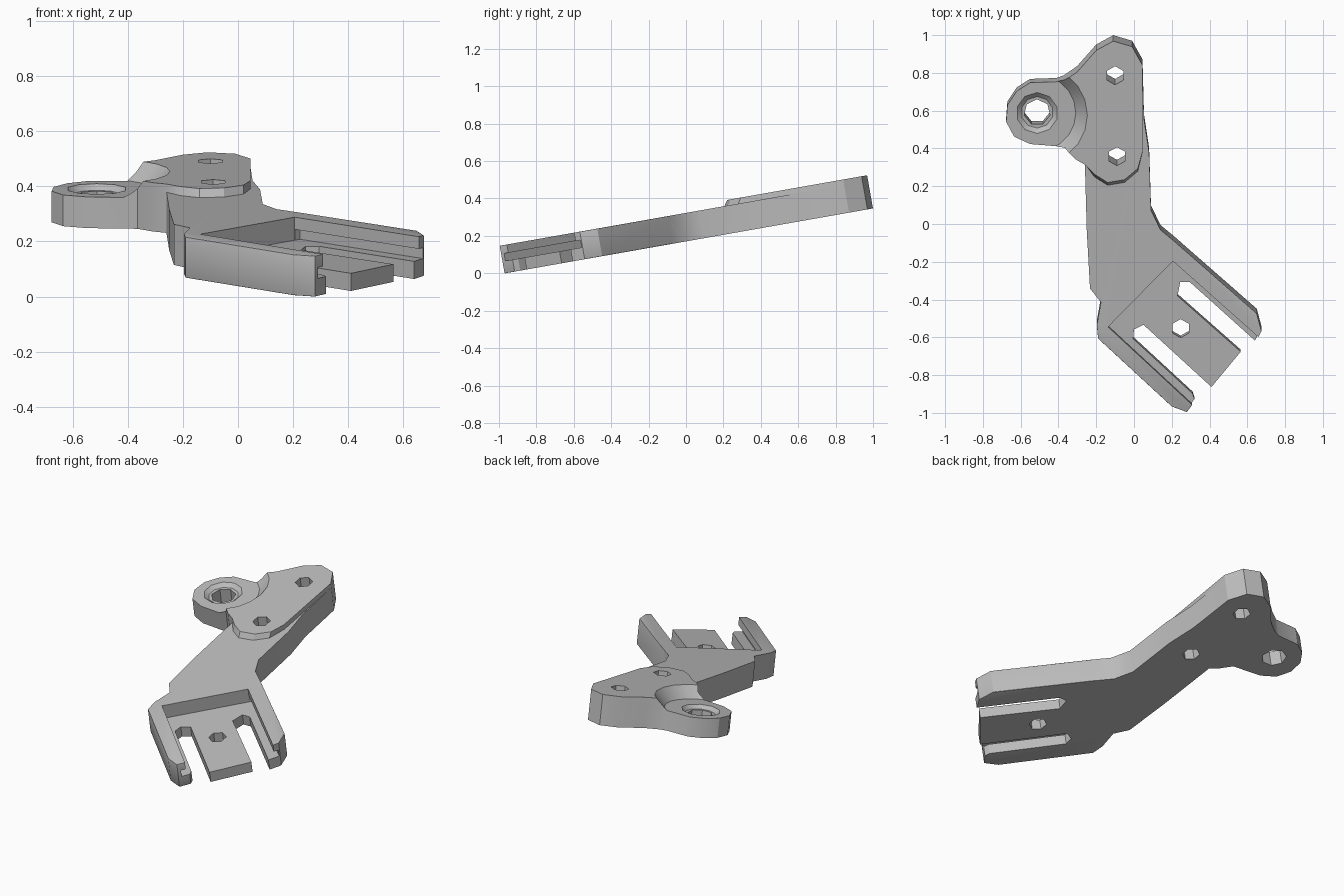
import bpy, bmesh, math
from mathutils import Matrix, Vector

cube = bpy.data.objects.get("Cube")
if cube:
    bpy.data.objects.remove(cube, do_unlink=True)

BODY_H, PAD_H, EAR_H, FLOOR, GROOVE_TOP = 0.15, 0.18, 0.115, 0.065, 0.105
EAR = (-0.513, 0.617)

grey = bpy.data.materials.new("plain_grey")
grey.use_nodes = True
grey.diffuse_color = (0.5, 0.5, 0.5, 1)
grey.node_tree.nodes["Principled BSDF"].inputs["Base Color"].default_value = (0.5, 0.5, 0.5, 1)


def finish(name, bm):
    bmesh.ops.recalc_face_normals(bm, faces=bm.faces[:])
    mesh = bpy.data.meshes.new(name)
    bm.to_mesh(mesh)
    bm.free()
    ob = bpy.data.objects.new(name, mesh)
    mesh.materials.append(grey)
    bpy.context.collection.objects.link(ob)
    return ob


def prism(name, pts, low, high, rounded=(), top_pts=None):
    """Extruded outline; 'rounded' lists the outline sides to bevel top and bottom."""
    bm = bmesh.new()
    n = len(pts)
    bot = [bm.verts.new((x, y, low)) for x, y in pts]
    top = [bm.verts.new((x, y, high)) for x, y in (top_pts or pts)]
    bm.faces.new(bot[::-1])
    bm.faces.new(top)
    for i in range(n):
        j = (i + 1) % n
        bm.faces.new((bot[i], bot[j], top[j], top[i]))
    edges = [bm.edges.get((ring[i], ring[(i + 1) % n])) for i in rounded for ring in (bot, top)]
    if edges:
        bmesh.ops.bevel(bm, geom=edges, offset=0.028, segments=2, profile=0.5,
                        affect='EDGES', clamp_overlap=True)
    return finish(name, bm)


def cone(name, centre, low, high, r_low, r_high, sides):
    bm = bmesh.new()
    bmesh.ops.create_cone(bm, cap_ends=True, segments=sides, radius1=r_low, radius2=r_high,
                          depth=high - low,
                          matrix=Matrix.Translation((*centre, (low + high) / 2)))
    return finish(name, bm)


def cut(ob, cutters):
    for c in cutters:
        m = ob.modifiers.new("cut", 'BOOLEAN')
        m.operation, m.solver, m.object = 'DIFFERENCE', 'EXACT', c
    bpy.context.view_layer.update()
    dg = bpy.context.evaluated_depsgraph_get()
    mesh = bpy.data.meshes.new_from_object(ob.evaluated_get(dg))
    ob.modifiers.clear()
    ob.data = mesh


# Outline of the whole bracket, counter-clockwise
head = [(-.01, .985), (-.11, 1.015), (-.20, .965), (-.30, .85), (-.37, .80)]
ear = [(-.41, .785), (-.55, .78), (-.62, .735), (-.67, .66), (-.677, .57), (-.635, .49),
       (-.55, .45), (-.365, .435)]
left_side = [(-.31, .38), (-.26, .35), (-.25, -.01), (-.233, -.32), (-.175, -.395)]
left_rail = [(-.197, -.52), (-.19, -.59), (.20, -.955), (.28, -.985), (.32, -.93), (.31, -.90)]
tongue = [(-.005, -.605), (0, -.555), (.05, -.53), (.41, -.865), (.565, -.675),
          (.23, -.375), (.245, -.30), (.295, -.30)]
right_rail = [(.64, -.615), (.675, -.55), (.65, -.455), (.217, -.07)]
right_side = [(.14, -.005), (.09, .10), (.08, .41), (.053, .59), (.045, .885)]
outline = head + ear + left_side + left_rail + tongue + right_rail + right_side
a = outline.index(left_rail[0])
b = outline.index(right_rail[1])
bracket = prism("bracket_body", outline, 0, BODY_H, [a, a + 1, a + 2, a + 3, b, b + 1])

# Raised pad on the head, with a sloped front edge
pad_front = [(-.21, .28), (-.14, .235), (-.05, .25), (.02, .31), (.045, .42)]
pad_base = head + [(-.365, .435)] + left_side[:2] + pad_front + [(.045, .885)]
pad_top = [(x, y + 0.02) if (x, y) in pad_front[:4] else (x, y) for x, y in pad_base]
pad = prism("raised_pad", pad_base, BODY_H, PAD_H, top_pts=pad_top)

# Cutters: curved clearance round the ear, bolt holes, pocket and rail grooves
clearance = cone("ear_clearance_cutter", EAR, EAR_H, 0.2, 0.205, 0.285, 20)
holes = [cone("bolt_hole_cutter", c, -0.1, 0.3, 0.05, 0.05, 6)
         for c in ((-.10, .83), (-.09, .395), (.247, -.55))]
ear_hole = cone("ear_hole_cutter", EAR, -0.1, 0.3, 0.07, 0.07, 7)
ear_recess = cone("ear_recess_cutter", EAR, EAR_H - 0.02, EAR_H + 0.02, 0.085, 0.135, 10)
pocket_pts = [(.206, -.173), (-.137, -.527), (.50, -1.127), (.90, -.80)]
groove_pts = [(x + s, y + s) for (x, y), s in zip(pocket_pts, (.02, -.02, -.02, .02))]
pocket = prism("pocket_cutter", pocket_pts, FLOOR, 0.3)
groove = prism("rail_groove_cutter", groove_pts, FLOOR, GROOVE_TOP)

cut(bracket, [clearance, pocket, groove, ear_recess, ear_hole] + holes)
cut(pad, [clearance] + holes[:2])
for c in [clearance, pocket, groove, ear_recess, ear_hole] + holes:
    bpy.data.objects.remove(c, do_unlink=True)

# Lean the whole bracket back and set it on the ground
lean = Matrix.Rotation(math.radians(10), 4, 'X')
for ob in (bracket, pad):
    ob.data.transform(lean)
ground = min(v.co.z for v in bracket.data.vertices)
bpy.ops.object.select_all(action='DESELECT')
for ob in (bracket, pad):
    ob.data.transform(Matrix.Translation((0, 0, -ground)))
    ob.select_set(True)
bpy.context.view_layer.objects.active = bracket
bpy.ops.object.shade_smooth_by_angle(angle=math.radians(25))
